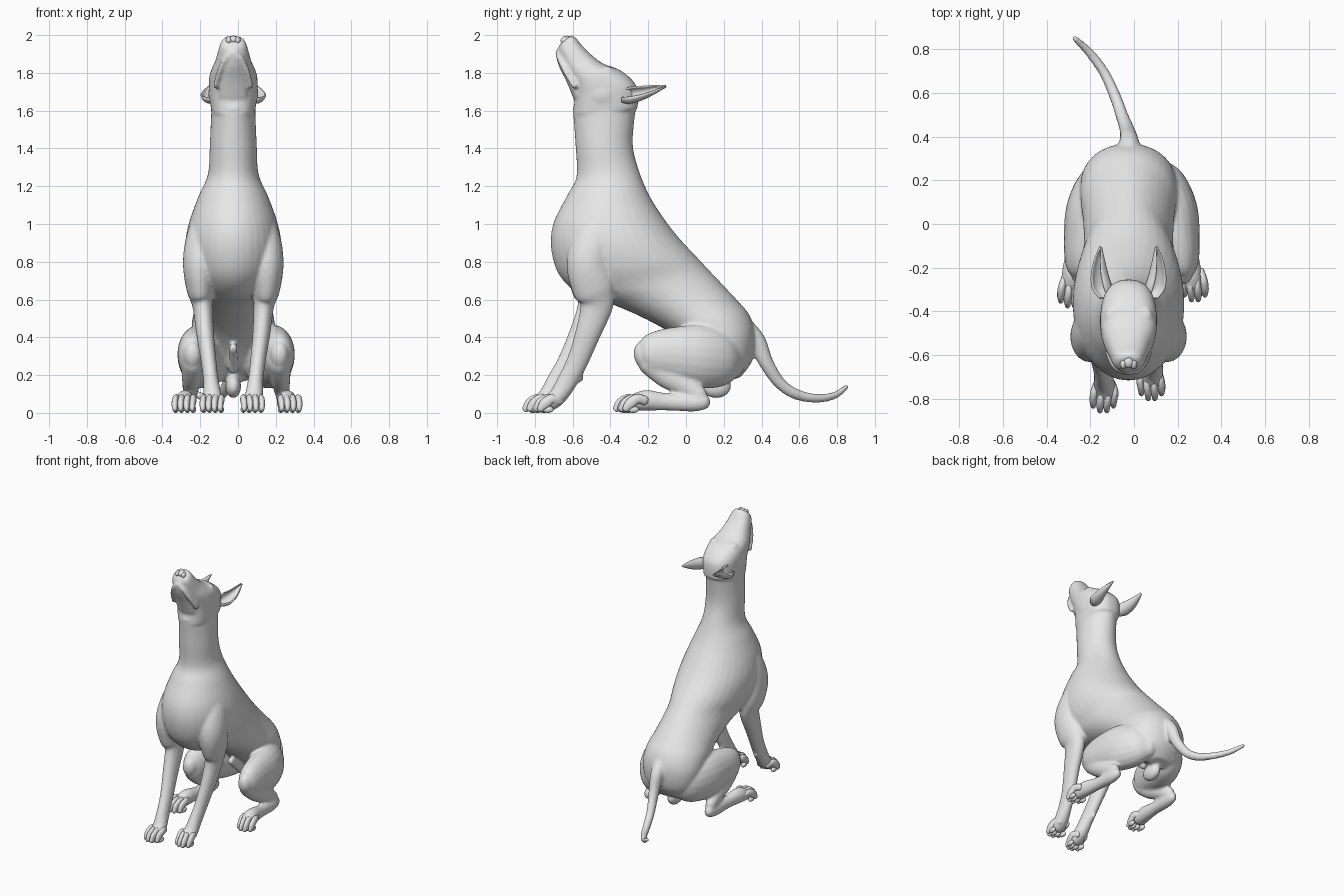
import bpy, bmesh, math
from mathutils import Vector

grey = bpy.data.materials.new("grey_coat")
grey.diffuse_color = (0.8, 0.8, 0.8, 1)
CX = -0.025  # body midline


def finish(name, bm):
    bmesh.ops.recalc_face_normals(bm, faces=bm.faces)
    for f in bm.faces:
        f.smooth = True
    me = bpy.data.meshes.new(name)
    bm.to_mesh(me)
    bm.free()
    me.materials.append(grey)
    ob = bpy.data.objects.new(name, me)
    bpy.context.collection.objects.link(ob)
    return ob


def catmull(rows, steps=5):
    """Smoothly interpolate rows of numbers."""
    out = []
    rows = [[float(v) for v in r] for r in rows]
    for i in range(len(rows) - 1):
        p0, p1 = rows[max(i - 1, 0)], rows[i]
        p2, p3 = rows[i + 1], rows[min(i + 2, len(rows) - 1)]
        for k in range(steps):
            t = k / steps
            out.append([0.5 * (2 * b + (c - a) * t + (2 * a - 5 * b + 4 * c - d) * t * t
                               + (3 * b - a - 3 * c + d) * t ** 3)
                        for a, b, c, d in zip(p0, p1, p2, p3)])
    return out + [rows[-1]]


def skin(bm, rings, n=28, p=1.0):
    """Skin rings given as (centre, half axis, half axis); p below 1 is boxier."""
    def rnd(v):
        return math.copysign(abs(v) ** p, v)
    loops = []
    for c, a, b in rings:
        loops.append([bm.verts.new(c + a * rnd(math.cos(2 * math.pi * i / n))
                                   + b * rnd(math.sin(2 * math.pi * i / n))) for i in range(n)])
    for l0, l1 in zip(loops, loops[1:]):
        for i in range(n):
            j = (i + 1) % n
            bm.faces.new((l0[i], l0[j], l1[j], l1[i]))
    bm.faces.new(loops[0])
    bm.faces.new(loops[-1])


def trunk(bm, rows, p=1.0):
    """Sections as (front y, front z, back y, back z, half width)."""
    rings = []
    for fy, fz, by, bz, w in catmull(rows):
        f, b = Vector((CX, fy, fz)), Vector((CX, by, bz))
        rings.append(((f + b) / 2, Vector((w, 0, 0)), (b - f) / 2))
    skin(bm, rings, 36, p)


def limb(bm, rows, n=20):
    """Path points as (x, y, z, half width, half depth), with rounded ends."""
    rows = catmull(rows)
    pts = [Vector(r[:3]) for r in rows]
    rings = []
    for i, r in enumerate(rows):
        t = (pts[min(i + 1, len(pts) - 1)] - pts[max(i - 1, 0)]).normalized()
        a = (Vector((1, 0, 0)) - t * t.x).normalized()
        rings.append((pts[i], a * r[3], t.cross(a) * r[4], t))

    def cap(ring, sign):
        c, a, b, t = ring
        r = min(a.length, b.length)
        return [(c + t * sign * r * math.sin(q), a * math.cos(q), b * math.cos(q))
                for q in (0.5, 1.0, 1.4)]
    skin(bm, cap(rings[0], -1)[::-1] + [g[:3] for g in rings] + cap(rings[-1], 1), n)


def ball(bm, c, r):
    res = bmesh.ops.create_uvsphere(bm, u_segments=20, v_segments=12, radius=1)
    for v in res["verts"]:
        v.co = Vector([c[i] + v.co[i] * r[i] for i in range(3)])


def side(rows, s, cx, dy=0.0):
    """Place a limb on one side; the lower part slides by dy."""
    return [(cx + s * x, y + dy * min(1, max(0, (0.7 - z) / 0.5)), z, a, b)
            for x, y, z, a, b in rows]


def paw(name, x, y, splay):
    """Four knuckled toes, foremost tips reaching y."""
    bm = bmesh.new()
    for k in (-1.5, -0.5, 0.5, 1.5):
        back = 0.022 if abs(k) > 1 else 0
        tx = x + k * 0.031
        limb(bm, [(x + k * 0.022, y + 0.14, 0.065, 0.016, 0.024),
                  (tx, y + 0.075 + back, 0.073, 0.0175, 0.026),
                  (tx + splay, y + 0.038 + back, 0.048, 0.0175, 0.028),
                  (tx + splay, y + 0.014 + back, 0.020, 0.013, 0.018)], 12)
        ball(bm, (tx, y + 0.055 + back, 0.018), (0.015, 0.03, 0.018))  # toe pad
    finish(name, bm)


bm = bmesh.new()

# Neck, chest, belly and rump
trunk(bm, [(-.600, 1.62, -.262, 1.64, .115), (-.585, 1.42, -.282, 1.43, .124),
           (-.580, 1.25, -.248, 1.28, .134), (-.630, 1.15, -.188, 1.14, .185),
           (-.703, 1.00, -.103, 1.01, .235), (-.713, .86, -.027, .915, .255),
           (-.665, .72, .048, .835, .245), (-.550, .622, .118, .76, .215),
           (-.380, .570, .193, .68, .205), (-.210, .495, .268, .60, .208),
           (-.080, .42, .338, .515, .220), (.030, .32, .368, .41, .215),
           (.120, .22, .352, .28, .170), (.200, .16, .290, .19, .080)])

# Skull and upper muzzle
trunk(bm, [(-.595, 1.58, -.255, 1.61, .116), (-.590, 1.67, -.262, 1.73, .128),
           (-.595, 1.73, -.345, 1.812, .128), (-.615, 1.78, -.436, 1.848, .116),
           (-.645, 1.835, -.490, 1.886, .096), (-.668, 1.89, -.547, 1.941, .080),
           (-.676, 1.93, -.582, 1.984, .066), (-.660, 1.96, -.606, 2.0, .046)], 0.82)

# Lower jaw
limb(bm, [(CX, -.565, 1.68, .080, .035), (CX, -.607, 1.77, .066, .030),
          (CX, -.645, 1.84, .050, .028), (CX, -.664, 1.885, .036, .024)])

# Lips, brows and cheeks
for s in (-1, 1):
    limb(bm, [(CX + s * .004, -.680, 1.912, .013, .014), (CX + s * .042, -.670, 1.875, .013, .015),
              (CX + s * .073, -.638, 1.81, .014, .017), (CX + s * .094, -.590, 1.73, .014, .017)], 12)
    ball(bm, (CX + s * .074, -.418, 1.815), (.036, .036, .020))
    ball(bm, (CX + s * .092, -.440, 1.69), (.040, .085, .075))

# Front legs
front = [(.120, -.43, 1.08, .060, .080), (.152, -.47, .95, .090, .115),
         (.175, -.515, .80, .092, .118), (.175, -.490, .66, .074, .115),
         (.162, -.480, .57, .055, .088), (.149, -.535, .42, .047, .068),
         (.130, -.600, .27, .041, .057), (.118, -.655, .17, .041, .054),
         (.110, -.705, .09, .049, .048), (.105, -.745, .055, .050, .044)]
# Hind legs: thigh, shin and foot
thigh = [(.090, .25, .29, .070, .110), (.138, .18, .29, .108, .155),
         (.190, .06, .30, .112, .168), (.218, -.09, .31, .094, .142),
         (.230, -.19, .31, .074, .112), (.230, -.227, .305, .050, .075)]
shin = [(.228, -.19, .27, .058, .070), (.235, -.10, .20, .053, .070),
        (.240, .00, .14, .044, .057), (.246, .07, .095, .037, .047)]
foot = [(.250, .095, .060, .034, .042), (.254, .04, .053, .038, .046),
        (.260, -.10, .058, .038, .046), (.270, -.21, .066, .048, .055),
        (.275, -.27, .055, .050, .046)]
for s, label in ((-1, "left"), (1, "right")):
    dy = 0.028 * s
    limb(bm, side(front, s, -.025, dy))
    ball(bm, (-.03 + s * .12, -.592 + dy, .185), (.018, .024, .024))  # wrist pad
    for part in (thigh, shin, foot):
        limb(bm, side(part, s, -.01))
    paw(label + "_front_toes", -.03 + s * .105, -.836 + dy, s * .005)
    paw(label + "_hind_toes", -.005 + s * .278, -.370 + s * .014, s * .005)

# Underside lobe and belly fold
ball(bm, (CX, .16, .14), (.042, .080, .062))
limb(bm, [(CX, -.05, .345, .022, .026), (CX, .02, .29, .024, .032), (CX, .08, .24, .03, .04)])

# Tail
limb(bm, [(-.02, .31, .45, .054, .054), (-.022, .375, .38, .045, .048),
          (-.030, .425, .265, .035, .039), (-.055, .495, .16, .029, .032),
          (-.085, .580, .10, .027, .029), (-.135, .690, .077, .024, .024),
          (-.205, .785, .092, .021, .020), (-.272, .850, .138, .014, .014)], 16)

# Fuse everything into one soft skin
body = finish("dog_body", bm)
rm = body.modifiers.new("fuse", 'REMESH')
rm.mode = 'VOXEL'
rm.voxel_size = 0.009
rm.use_smooth_shade = True
sm = body.modifiers.new("soften", 'SMOOTH')
sm.factor = 0.5
sm.iterations = 8

# Nose pad with nostril wings
bm = bmesh.new()
ball(bm, (CX, -.630, 1.975), (.024, .030, .022))
for s in (-1, 1):
    ball(bm, (CX + s * .024, -.640, 1.972), (.015, .024, .020))
finish("nose", bm)

# Ears: open shells sweeping back, hollow facing up and outwards
for s, label in ((-1, "left"), (1, "right")):
    bm = bmesh.new()
    rows = catmull([(.100, -.340, 1.675, .036), (.120, -.295, 1.682, .052),
                    (.132, -.235, 1.693, .044), (.134, -.170, 1.711, .027),
                    (.128, -.106, 1.730, .004)], 4)
    loops = []
    for x, y, z, r in rows:
        ring = []
        for i in range(13):
            q = math.radians(45 + 55 + 250 * i / 12)  # gap centred up and outwards
            ring.append(bm.verts.new((CX + s * (x + r * .85 * math.cos(q)), y,
                                      z + r * .8 * math.sin(q))))
        loops.append(ring)
    for l0, l1 in zip(loops, loops[1:]):
        for i in range(12):
            bm.faces.new((l0[i], l0[i + 1], l1[i + 1], l1[i]))
    ear = finish(label + "_ear", bm)
    so = ear.modifiers.new("thickness", 'SOLIDIFY')
    so.thickness = 0.008
    so.offset = 0
    # Eye
    bm = bmesh.new()
    ball(bm, (CX + s * .087, -.450, 1.815), (.020, .020, .014))
    finish(label + "_eye", bm)
